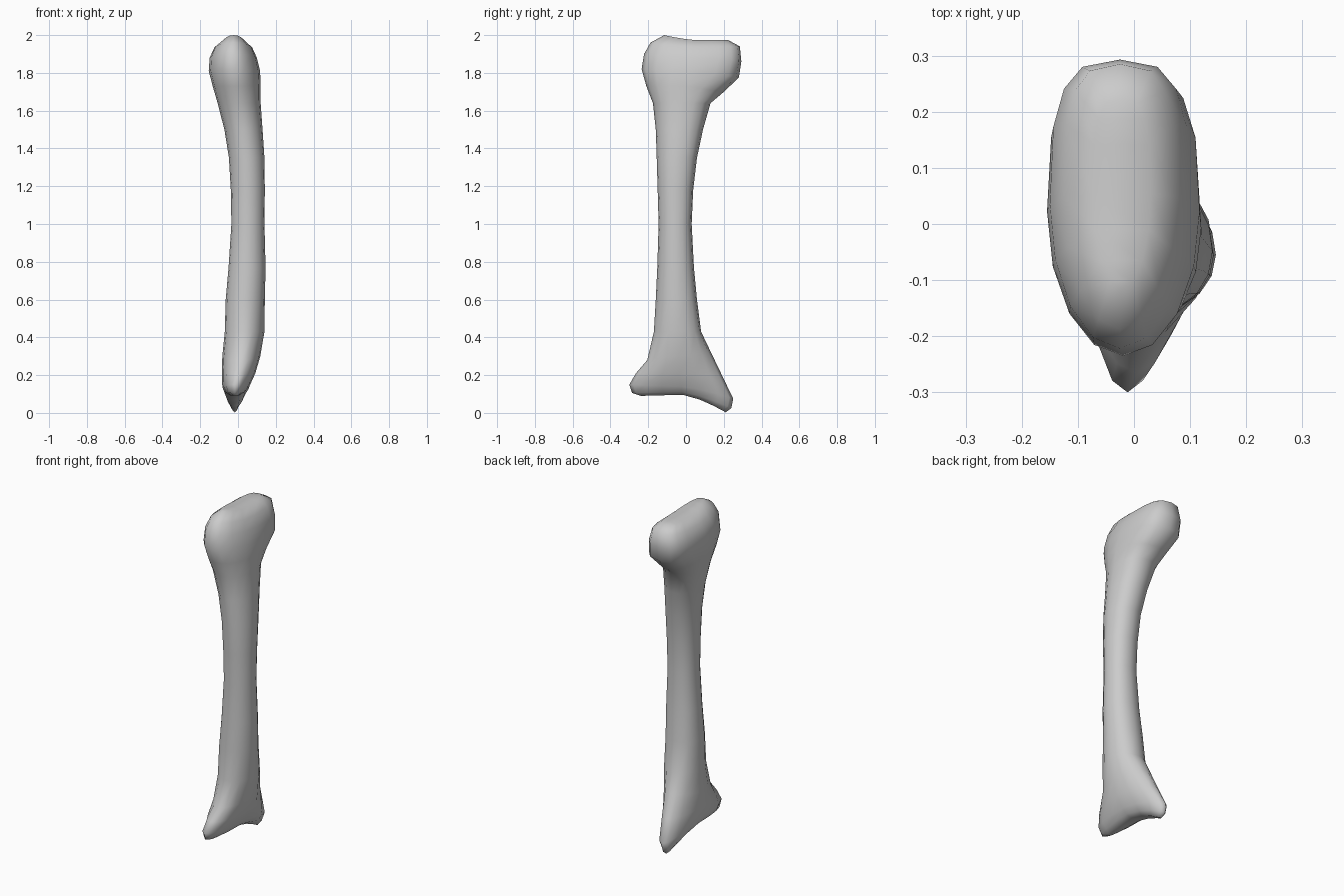
import bpy, bmesh, math

cube = bpy.data.objects.get("Cube")
if cube:
    bpy.data.objects.remove(cube, do_unlink=True)

bone_mat = bpy.data.materials.new("bone_grey")
bone_mat.use_nodes = True
COLOUR = (0.6, 0.6, 0.6, 1)
bone_mat.diffuse_color = COLOUR
bone_mat.node_tree.nodes["Principled BSDF"].inputs["Base Color"].default_value = COLOUR

SIDES = 16  # divisible by four, so the end caps close with strips


def ring(bm, x0, x1, y0, y1, z_front, z_mid, z_back, square=1.0):
    """Oval section bent in height towards its front and back ends."""
    verts = []
    for i in range(SIDES):
        a = math.tau * i / SIDES
        c, s = math.cos(a), math.sin(a)
        if s > 0:  # squarer back half
            c = math.copysign(abs(c) ** square, c)
            s = s ** square
        z_end = z_back if s > 0 else z_front
        z = z_mid + (z_end - z_mid) * abs(s) ** 1.4
        verts.append(bm.verts.new(((x0 + x1) / 2 + (x1 - x0) / 2 * c,
                                   (y0 + y1) / 2 + (y1 - y0) / 2 * s, z)))
    return verts


def cap(bm, r):
    """Close an end with strips running across from side to side."""
    q, n = SIDES // 4, SIDES
    for k in range(-q, q):
        loop = [r[k % n], r[(k + 1) % n], r[(n // 2 - k - 1) % n], r[(n // 2 - k) % n]]
        bm.faces.new(list(dict.fromkeys(loop)))


bm = bmesh.new()
rings = []

# Lower end: small front prong and long back foot
for spec in [
    (-.045, .01, -.24, .21, .09, .095, .003),
    (-.068, .035, -.285, .24, .105, .11, .025),
    (-.083, .06, -.3, .25, .15, .14, .075),
    (-.086, .092, -.265, .19, .21, .21, .2),
    (-.083, .118, -.205, .13, .28, .3, .325),
]:
    rings.append(ring(bm, *spec))

# Shaft
for z, x0, x1, y0, y1 in [
    (.43, -.07, .14, -.17, .08),
    (.6, -.065, .142, -.16, .058),
    (.77, -.05, .146, -.152, .042),
    (1.0, -.035, .14, -.145, .03),
    (1.18, -.038, .142, -.15, .038),
    (1.35, -.048, .14, -.155, .058),
    (1.5, -.072, .13, -.16, .09),
    (1.64, -.108, .12, -.175, .13),
]:
    rings.append(ring(bm, x0, x1, y0, y1, z, z, z, .9))

# Upper end: tall rounded head running into the back knob
for spec in [
    (-.134, .12, -.21, .195, 1.73, 1.73, 1.695, .85),
    (-.155, .117, -.235, .28, 1.82, 1.81, 1.775, .7),
    (-.15, .1, -.222, .293, 1.9, 1.88, 1.86, .65),
    (-.125, .075, -.188, .285, 1.96, 1.935, 1.94, .65),
    (-.075, .03, -.115, .225, 2.0, 1.973, 1.973, .7),
]:
    rings.append(ring(bm, *spec))

for lower, upper in zip(rings, rings[1:]):
    for i in range(SIDES):
        j = (i + 1) % SIDES
        bm.faces.new((lower[i], lower[j], upper[j], upper[i]))
cap(bm, rings[0])
cap(bm, rings[-1])
bmesh.ops.recalc_face_normals(bm, faces=bm.faces)

mesh = bpy.data.meshes.new("long_bone")
bm.to_mesh(mesh)
bm.free()
mesh.materials.append(bone_mat)
bone = bpy.data.objects.new("long_bone", mesh)
bpy.context.collection.objects.link(bone)
for p in mesh.polygons:
    p.use_smooth = True
